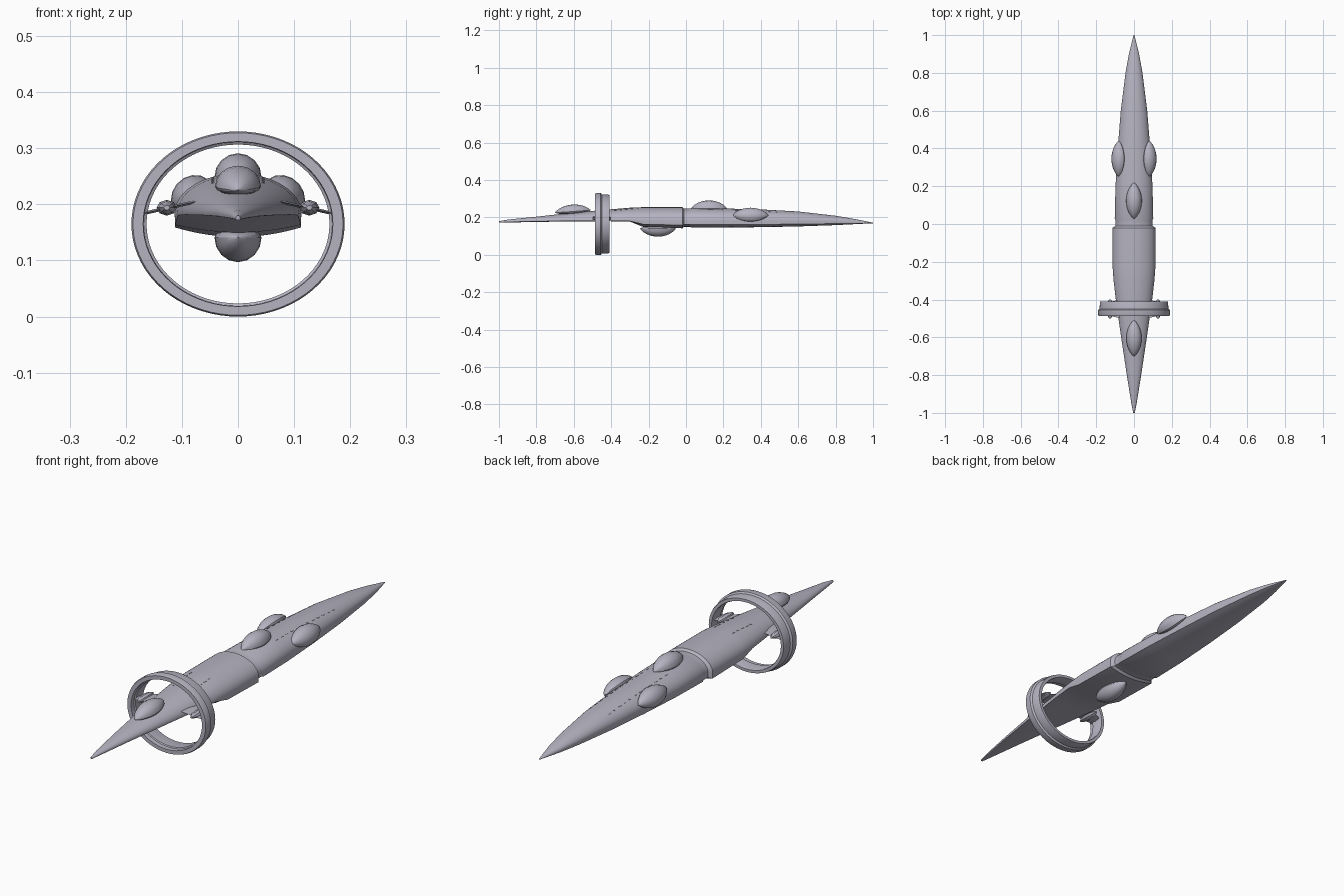
import bpy
import math
from mathutils import Matrix, Vector

cube = bpy.data.objects.get("Cube")
if cube:
    bpy.data.objects.remove(cube)

hull_grey = bpy.data.materials.new("hull_grey")
hull_grey.use_nodes = True
colour = (0.46, 0.45, 0.53, 1)
hull_grey.diffuse_color = colour
hull_grey.node_tree.nodes["Principled BSDF"].inputs["Base Color"].default_value = colour


def make_object(name, verts, faces, angle=30):
    mesh = bpy.data.meshes.new(name)
    mesh.from_pydata(verts, [], faces)
    mesh.materials.append(hull_grey)
    obj = bpy.data.objects.new(name, mesh)
    bpy.context.collection.objects.link(obj)
    bpy.ops.object.select_all(action="DESELECT")
    obj.select_set(True)
    bpy.context.view_layer.objects.active = obj
    bpy.ops.object.mode_set(mode="EDIT")
    bpy.ops.mesh.select_all(action="SELECT")
    bpy.ops.mesh.normals_make_consistent(inside=False)
    bpy.ops.object.mode_set(mode="OBJECT")
    bpy.ops.object.shade_smooth_by_angle(angle=math.radians(angle))
    return obj


def loft(name, rings, closed=False, angle=30):
    """Skin a list of equally sized closed rings, capping the open ends."""
    n, count = len(rings[0]), len(rings)
    verts = [p for ring in rings for p in ring]
    faces = []
    for i in range(count if closed else count - 1):
        a, b = i * n, (i + 1) % count * n
        for j in range(n):
            k = (j + 1) % n
            faces.append((a + j, a + k, b + k, b + j))
    if not closed:
        faces += [tuple(range(n)), tuple(range((count - 1) * n, count * n))]
    return make_object(name, verts, faces, angle)


# Hull stations: y, half width, top height, bottom height
STATIONS = [
    (-1, 0.004, 0.18, 0.172), (-0.95, 0.014, 0.189, 0.173), (-0.8, 0.038, 0.204, 0.176),
    (-0.6, 0.068, 0.226, 0.179), (-0.42, 0.094, 0.242, 0.18), (-0.3, 0.108, 0.252, 0.178),
    (-0.23, 0.113, 0.255, 0.15), (-0.02, 0.113, 0.255, 0.142), (-0.01, 0.098, 0.247, 0.15),
    (0.02, 0.098, 0.247, 0.15), (0.03, 0.102, 0.25, 0.146), (0.2, 0.098, 0.248, 0.146),
    (0.4, 0.086, 0.243, 0.148), (0.6, 0.07, 0.232, 0.152), (0.8, 0.045, 0.209, 0.159),
    (0.9, 0.027, 0.192, 0.164), (1, 0.002, 0.172, 0.169),
]


def hull_section(y, w, top, bottom):
    waist = min(0.184, bottom + (top - bottom) * 0.4)
    drop = waist - bottom
    ring = []
    for i in range(25):
        a = math.pi * i / 24
        ring.append((w * math.cos(a), y, waist + (top - waist) * math.sin(a)))
    for i in range(13):
        u = i / 6 - 1
        ring.append((w * 0.99 * u, y, bottom + drop * 0.4 * u * u))
    return ring


loft("hull", [hull_section(*s) for s in STATIONS], angle=25)


def hull_top(x, y):
    for a, b in zip(STATIONS, STATIONS[1:]):
        if a[0] <= y <= b[0]:
            t = (y - a[0]) / (b[0] - a[0])
            w, top, bottom = (a[i] + (b[i] - a[i]) * t for i in (1, 2, 3))
            waist = min(0.184, bottom + (top - bottom) * 0.4)
            return waist + (top - waist) * math.sqrt(max(0, 1 - (x / w) ** 2))


# Lens shaped pods: a tall faceted dome outside, a shallow keel inside
def pod(name, centre, tilt, width=0.042, height=0.042, length=0.095, pitch=0):
    place = (Matrix.Translation(centre) @ Matrix.Rotation(math.radians(tilt), 4, "Y")
             @ Matrix.Rotation(math.radians(pitch), 4, "X"))
    rings = []
    for i in range(15):
        t = -math.cos(math.pi * i / 14)
        size = max(0.03, (1 - t * t) ** 0.75)
        ring = []
        for j in range(16):
            a = math.tau * j / 16
            rise = height if math.sin(a) > 0 else height * 0.4
            ring.append(place @ Vector((width * size * math.cos(a), length * t,
                                        rise * size * math.sin(a))))
        rings.append(ring)
    loft(name, rings, angle=28)


pod("front_top_pod", (0, -0.605, 0.232), 0, width=0.041, height=0.037, pitch=4)
pod("rear_top_pod", (0, 0.123, 0.249), 0)
pod("belly_pod", (0, -0.15, 0.141), 180, height=0.044)
for side, label in ((1, "left"), (-1, "right")):
    pod(label + "_side_pod", (side * 0.08, 0.345, 0.212), side * 50, height=0.038)

# Elliptical ring around the forward hull
PROFILE = [(-0.487, 0.985), (-0.48, 1), (-0.456, 1), (-0.45, 0.96), (-0.415, 0.95),
           (-0.41, 0.94), (-0.41, 0.87), (-0.415, 0.858), (-0.465, 0.858),
           (-0.468, 0.885), (-0.487, 0.89)]
ring_sections = []
for i in range(72):
    a = math.tau * i / 72
    ring_sections.append([(0.19 * r * math.cos(a), y, 0.165 + 0.165 * r * math.sin(a))
                          for y, r in PROFILE])
loft("ring", ring_sections, closed=True)

# Struts: thin sloping blades with a pointed nacelle on each
for side, label in ((1, "left"), (-1, "right")):
    blade = []
    for x, z, front, back in ((0.07, 0.206, -0.5, -0.4), (0.168, 0.184, -0.475, -0.42)):
        mid = (front + back) / 2
        blade.append([(side * x, front, z), (side * x, mid, z + 0.003),
                      (side * x, back, z), (side * x, mid, z - 0.003)])
    loft(label + "_strut", blade)
    nacelle = []
    for y, r in ((-0.5, 0.3), (-0.48, 0.8), (-0.45, 1), (-0.42, 0.8), (-0.4, 0.3)):
        nacelle.append([(side * 0.127 + 0.018 * r * math.cos(math.tau * k / 8), y,
                         0.194 + 0.014 * r * math.sin(math.tau * k / 8)) for k in range(8)])
    loft(label + "_nacelle", nacelle)


# Small raised plates that follow the upper hull
def plate(name, x, y, width, length):
    rings = []
    for step in (-1, 1):
        yy = y + step * length / 2
        edges = [(xx, hull_top(xx, yy)) for xx in (x - width / 2, x + width / 2)]
        (xa, za), (xb, zb) = edges
        rings.append([(xa, yy, za - 0.002), (xb, yy, zb - 0.002),
                      (xb, yy, zb + 0.001), (xa, yy, za + 0.001)])
    loft(name, rings)


for side, label in ((1, "left"), (-1, "right")):
    for i in range(12):
        plate(label + "_deck_window", side * 0.045, 0.2 + i * 0.035, 0.004, 0.015)
    for i in range(5):
        plate(label + "_bow_window", side * 0.045, -0.38 + i * 0.03, 0.004, 0.015)
